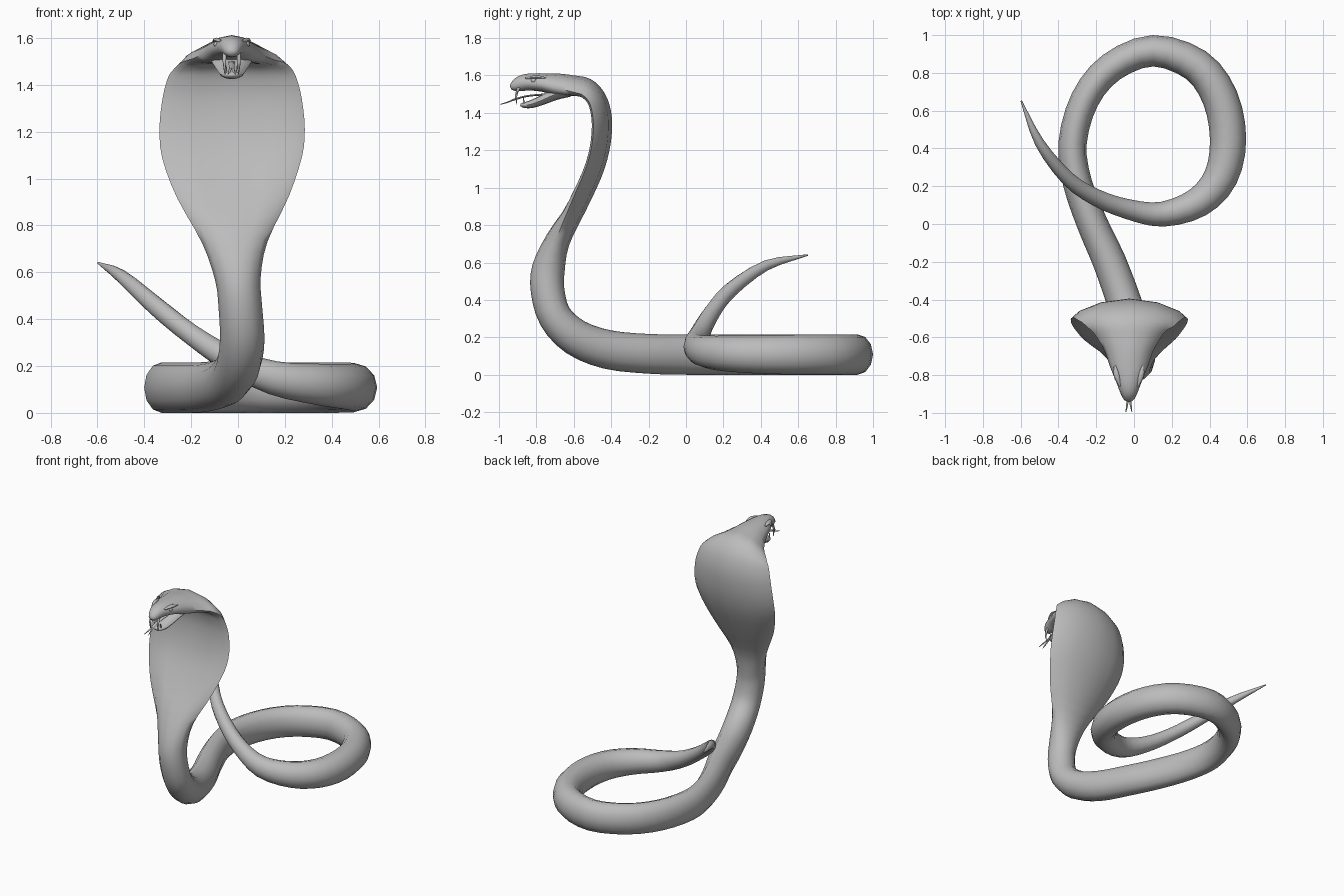
import bpy, bmesh, math
from mathutils import Vector

if "Cube" in bpy.data.objects:
    bpy.data.objects.remove(bpy.data.objects["Cube"])

grey = bpy.data.materials.new("plain grey")
grey.use_nodes = True
GREY = (0.5, 0.5, 0.5, 1)
grey.diffuse_color = GREY
grey.node_tree.nodes["Principled BSDF"].inputs["Base Color"].default_value = GREY

Z = Vector((0, 0, 1))
X = Vector((1, 0, 0))
MID = -0.027  # centre line of the head


def spline(stations, steps):
    """Catmull-Rom samples through tuples of any length."""
    pts = [Vector(s) for s in stations]
    pts = [pts[0] * 2 - pts[1]] + pts + [pts[-1] * 2 - pts[-2]]
    out = []
    for i in range(1, len(pts) - 2):
        a, b, c, d = pts[i - 1:i + 3]
        for k in range(steps):
            t = k / steps
            out.append((b * 2 + (c - a) * t + (a * 2 - b * 5 + c * 4 - d) * t**2
                        + (b * 3 - a - c * 3 + d) * t**3) * 0.5)
    return out + [pts[-2]]


def loft(name, stations, sides=12, steps=3, raised=0, angle=60):
    """Sweep an oval; station = x, y, z, half width, half depth, edge curl.
    From station index 'raised' on, the oval's width turns towards x."""
    rows = spline(stations, steps)
    pos = [Vector(r[:3]) for r in rows]
    bm = bmesh.new()
    rings = []
    for i, r in enumerate(rows):
        t = (pos[min(i + 1, len(pos) - 1)] - pos[max(i - 1, 0)]).normalized()
        blend = 0
        if i >= raised * steps:
            blend = min(max((pos[i].z - 0.11) / 0.2, 0), 1)
        flat = Z.cross(t)
        flat = flat.normalized() if flat.length > 1e-4 else X
        side = flat.lerp(X, blend)
        side = (side - t * side.dot(t)).normalized()
        back = t.cross(side)
        w, d, curl = max(r[3], 0.002), max(r[4], 0.002), r[5]
        ring = []
        for k in range(sides):
            a = math.tau * k / sides
            c, s = math.cos(a), math.sin(a)
            ring.append(bm.verts.new(pos[i] + side * w * c + back * (d * s - curl * c * c)))
        rings.append(ring)
    for p, q in zip(rings, rings[1:]):
        for k in range(sides):
            j = (k + 1) % sides
            bm.faces.new((p[k], p[j], q[j], q[k]))
    bm.faces.new(rings[0])
    bm.faces.new(rings[-1])
    return finish(name, bm, angle)


def finish(name, bm, angle=60):
    bmesh.ops.recalc_face_normals(bm, faces=bm.faces)
    me = bpy.data.meshes.new(name)
    bm.to_mesh(me)
    bm.free()
    me.materials.append(grey)
    ob = bpy.data.objects.new(name, me)
    bpy.context.collection.objects.link(ob)
    bpy.ops.object.select_all(action='DESELECT')
    ob.select_set(True)
    bpy.context.view_layer.objects.active = ob
    bpy.ops.object.shade_smooth_by_angle(angle=math.radians(angle))
    return ob


# Raised tail tip and the coil lying on the ground
tail_and_coil = [
    (-0.597, 0.652, 0.64, 0.004, 0.004, 0),
    (-0.50, 0.43, 0.585, 0.026, 0.028, 0),
    (-0.35, 0.24, 0.455, 0.038, 0.04, 0),
    (-0.20, 0.14, 0.335, 0.045, 0.045, 0),
    (-0.03, 0.078, 0.225, 0.053, 0.055, 0),
    (0.15, 0.052, 0.15, 0.066, 0.072, 0),
    (0.34, 0.115, 0.122, 0.08, 0.088, 0),
    (0.46, 0.25, 0.112, 0.09, 0.097, 0),
    (0.498, 0.45, 0.108, 0.096, 0.104, 0),
    (0.455, 0.67, 0.108, 0.095, 0.107, 0),
    (0.33, 0.84, 0.108, 0.09, 0.108, 0),
    (0.10, 0.917, 0.108, 0.083, 0.108, 0),
    (-0.12, 0.83, 0.108, 0.079, 0.108, 0),
    (-0.26, 0.66, 0.108, 0.076, 0.108, 0),
    (-0.325, 0.43, 0.108, 0.075, 0.108, 0),
    (-0.30, 0.22, 0.108, 0.077, 0.108, 0),
    (-0.22, 0.0, 0.108, 0.082, 0.108, 0),
]
# Upright neck, spread hood, and head down to the snout
neck_hood_head = [
    (-0.13, -0.20, 0.112, 0.088, 0.106, 0),
    (-0.05, -0.42, 0.135, 0.092, 0.104, 0),
    (0.0, -0.59, 0.20, 0.095, 0.098, 0),
    (0.018, -0.70, 0.31, 0.095, 0.09, 0),
    (0.01, -0.74, 0.45, 0.093, 0.09, 0),
    (0.0, -0.735, 0.57, 0.097, 0.088, 0),
    (-0.012, -0.685, 0.72, 0.138, 0.066, 0.01),
    (-0.02, -0.58, 0.90, 0.238, 0.05, 0.04),
    (-0.025, -0.495, 1.07, 0.298, 0.045, 0.05),
    (-0.025, -0.455, 1.20, 0.31, 0.045, 0.052),
    (-0.025, -0.44, 1.32, 0.30, 0.045, 0.055),
    (-0.025, -0.447, 1.41, 0.284, 0.045, 0.055),
    (-0.025, -0.475, 1.485, 0.26, 0.045, 0.05),
    (MID, -0.53, 1.535, 0.22, 0.05, 0.045),
    (MID, -0.60, 1.546, 0.168, 0.054, 0.035),
    (MID, -0.68, 1.55, 0.125, 0.06, 0.02),
    (MID, -0.76, 1.562, 0.098, 0.05, 0.012),
    (MID, -0.84, 1.565, 0.066, 0.045, 0.005),
    (MID, -0.89, 1.555, 0.047, 0.04, 0),
    (MID, -0.925, 1.54, 0.03, 0.024, 0),
    (MID, -0.938, 1.534, 0.012, 0.01, 0),
]
loft("body", tail_and_coil + neck_hood_head, raised=len(tail_and_coil))

# Open lower jaw
loft("lower_jaw", [
    (MID, -0.62, 1.515, 0.10, 0.028, 0),
    (MID, -0.70, 1.498, 0.085, 0.03, 0),
    (MID, -0.77, 1.468, 0.066, 0.026, 0),
    (MID, -0.83, 1.446, 0.05, 0.021, 0),
    (MID, -0.87, 1.442, 0.033, 0.014, 0),
    (MID, -0.885, 1.445, 0.012, 0.006, 0)])

# Forked tongue
loft("tongue", [
    (MID, -0.74, 1.50, 0.014, 0.005, 0),
    (MID, -0.85, 1.49, 0.013, 0.005, 0),
    (MID, -0.93, 1.468, 0.011, 0.005, 0)], sides=8)

for label, s in (("left", 1), ("right", -1)):
    loft(label + "_tongue_tip", [
        (MID + s * 0.005, -0.92, 1.471, 0.006, 0.005, 0),
        (MID + s * 0.010, -0.96, 1.455, 0.005, 0.004, 0),
        (MID + s * 0.016, -0.995, 1.445, 0.002, 0.002, 0)], sides=6)
    # Curved upper fang and small lower tooth
    loft(label + "_fang", [
        (MID + s * 0.03, -0.893, 1.535, 0.009, 0.009, 0),
        (MID + s * 0.031, -0.908, 1.495, 0.007, 0.007, 0),
        (MID + s * 0.029, -0.904, 1.445, 0.002, 0.002, 0)], sides=6)
    loft(label + "_lower_tooth", [
        (MID + s * 0.024, -0.862, 1.445, 0.006, 0.006, 0),
        (MID + s * 0.024, -0.868, 1.468, 0.004, 0.004, 0),
        (MID + s * 0.024, -0.870, 1.482, 0.002, 0.002, 0)], sides=6)
    # Brow ridge and eye
    loft(label + "_brow", [
        (MID + s * 0.074, -0.75, 1.586, 0.006, 0.005, 0),
        (MID + s * 0.064, -0.80, 1.591, 0.016, 0.010, 0),
        (MID + s * 0.046, -0.86, 1.585, 0.006, 0.005, 0)], sides=8)
    bm = bmesh.new()
    bmesh.ops.create_uvsphere(bm, u_segments=12, v_segments=8, radius=0.014)
    bmesh.ops.translate(bm, verts=bm.verts, vec=(MID + s * 0.063, -0.815, 1.573))
    finish(label + "_eye", bm)
